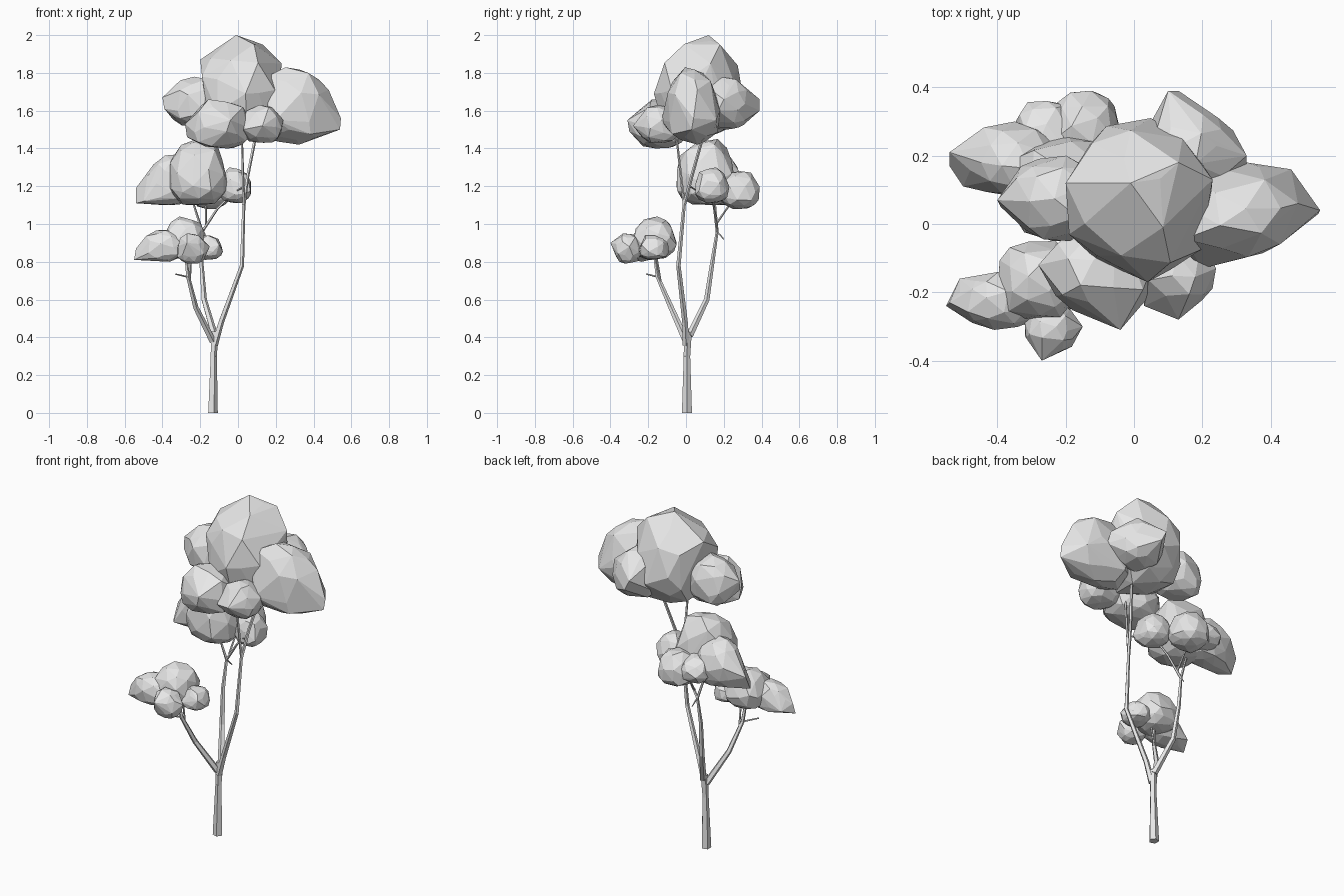
import bpy
import bmesh
import math
import random
from mathutils import Vector, Euler

cube = bpy.data.objects.get("Cube")
if cube:
    bpy.data.objects.remove(cube, do_unlink=True)

random.seed(11)

grey = bpy.data.materials.new("plain grey")
grey.use_nodes = True
colour = (0.8, 0.8, 0.8, 1)
grey.diffuse_color = colour
grey.node_tree.nodes["Principled BSDF"].inputs["Base Color"].default_value = colour


def finish(bm, name):
    """Turn a bmesh into a flat-shaded object."""
    bmesh.ops.recalc_face_normals(bm, faces=bm.faces)
    mesh = bpy.data.meshes.new(name)
    bm.to_mesh(mesh)
    bm.free()
    mesh.materials.append(grey)
    obj = bpy.data.objects.new(name, mesh)
    bpy.context.scene.collection.objects.link(obj)
    return obj


def limb(name, path, start, end, sides=5):
    """Tapered, faceted tube along a path of points."""
    bm = bmesh.new()
    points = [Vector(p) for p in path]
    last = len(points) - 1
    rings = []
    for i, p in enumerate(points):
        along = points[min(i + 1, last)] - points[max(i - 1, 0)]
        if i == 0 and p.z == 0:
            along = Vector((0, 0, 1))
        turn = Vector((0, 0, 1)).rotation_difference(along.normalized())
        radius = start + (end - start) * i / last
        ring = []
        for k in range(sides):
            a = math.tau * k / sides
            offset = Vector((math.cos(a), math.sin(a), 0)) * radius
            ring.append(bm.verts.new(p + turn @ offset))
        rings.append(ring)
    for low, high in zip(rings, rings[1:]):
        for k in range(sides):
            n = (k + 1) % sides
            bm.faces.new((low[k], low[n], high[n], high[k]))
    bm.faces.new(rings[0][::-1])
    bm.faces.new(rings[-1])
    return finish(bm, name)


def lobe(name, low, high, tips=(), base=0.55):
    """Irregular faceted clump filling a box; base flattens its underside."""
    ball = bmesh.new()
    bmesh.ops.create_icosphere(ball, subdivisions=2, radius=1)
    spin = Euler([random.uniform(0, math.tau) for _ in range(3)]).to_matrix()
    points = []
    for v in ball.verts:
        p = spin @ v.co
        p += Vector([random.uniform(-0.09, 0.09) for _ in range(3)])
        p = Vector([math.copysign(abs(c) ** 0.85, c) for c in p])
        if p.z < 0:
            p.z *= base
        points.append(p)
    ball.free()
    # Fit the clump to its box
    for axis in range(3):
        values = [p[axis] for p in points]
        least, span = min(values), max(values) - min(values)
        for p in points:
            t = (p[axis] - least) / span
            p[axis] = low[axis] + t * (high[axis] - low[axis])
    # Wrap everything in one closed faceted skin
    bm = bmesh.new()
    for p in points + list(tips):
        bm.verts.new(p)
    hull = bmesh.ops.convex_hull(bm, input=bm.verts)
    loose = {g for g in hull["geom_interior"] + hull["geom_unused"]
             if isinstance(g, bmesh.types.BMVert)}
    bmesh.ops.delete(bm, geom=list(loose), context="VERTS")
    bmesh.ops.dissolve_limit(bm, angle_limit=math.radians(5),
                             verts=bm.verts, edges=bm.edges)
    return finish(bm, name)


# Trunk and main branches
fork = (-0.125, 0.02, 0.41)
low_end = (-0.265, -0.15, 0.72)
mid_end = (-0.19, 0.165, 0.96)
bend = (0.02, -0.04, 0.78)
top_split = (0.03, -0.01, 1.1)
limb("trunk", [(-0.135, 0.005, 0), (-0.13, 0.005, 0.3)], 0.028, 0.018)
limb("trunk_fork", [(-0.13, 0.005, 0.3), (-0.125, 0.01, 0.43)], 0.018, 0.022)
limb("low_branch", [(-0.135, 0, 0.38), (-0.225, -0.08, 0.56), low_end, (-0.28, -0.17, 0.86)], 0.019, 0.007)
limb("middle_branch", [fork, (-0.18, 0.11, 0.6), (-0.195, 0.14, 0.8), mid_end], 0.019, 0.008)
limb("tall_branch", [(-0.125, 0, 0.36), (-0.09, -0.005, 0.48), bend, top_split], 0.019, 0.009)

# Upper forks and twigs
limb("low_twig", [low_end, (-0.33, -0.21, 0.735)], 0.005, 0.004)
limb("low_fork", [(-0.255, -0.13, 0.67), (-0.25, -0.16, 0.85)], 0.006, 0.005)
limb("middle_left_fork", [mid_end, (-0.25, 0.15, 1.15)], 0.008, 0.005)
limb("middle_right_fork", [mid_end, (-0.11, 0.15, 1.08), (0, 0.13, 1.19)], 0.008, 0.005)
limb("middle_twig", [mid_end, (-0.18, 0.2, 0.92)], 0.005, 0.003)
limb("middle_back_fork", [(-0.17, 0.16, 1), (-0.17, 0.25, 1.13)], 0.006, 0.005)
limb("tall_front_fork", [top_split, (0.02, -0.05, 1.46)], 0.008, 0.006)
limb("tall_back_fork", [top_split, (0.05, 0.03, 1.25), (0.1, 0.1, 1.5)], 0.01, 0.008)
limb("tall_twig", [(0.04, 0.02, 1.2), (-0.04, 0.08, 1.16)], 0.005, 0.003)

# Crown foliage
lobe("crown_centre", (-0.18, -0.14, 1.46), (0.22, 0.31, 1.97),
     [(-0.01, 0.12, 2), (-0.2, 0.12, 1.87), (-0.19, -0.03, 1.78), (0.04, -0.17, 1.69),
      (0.23, 0.13, 1.85), (0.13, 0.18, 1.95)], 0.7)
lobe("crown_left", (0.1, -0.1, 1.42), (0.46, 0.17, 1.83),
     [(0.545, 0.04, 1.56), (0.54, 0.03, 1.5), (0.46, 0.16, 1.55), (0.2, -0.13, 1.55),
      (0.48, 0.06, 1.71), (0.33, 0.18, 1.6)])
lobe("crown_front", (-0.24, -0.26, 1.4), (0.07, 0, 1.66),
     [(-0.04, -0.31, 1.55), (-0.06, -0.3, 1.49), (-0.28, -0.12, 1.53), (-0.27, -0.11, 1.46)])
lobe("crown_front_left", (0.02, -0.25, 1.43), (0.23, -0.03, 1.63),
     [(0.13, -0.28, 1.52), (0.24, -0.13, 1.55), (0.03, -0.24, 1.5)])
lobe("crown_right", (-0.36, -0.05, 1.52), (-0.1, 0.2, 1.78),
     [(-0.4, 0.07, 1.67), (-0.39, 0.05, 1.61)])
lobe("crown_back", (0.03, 0.09, 1.5), (0.29, 0.34, 1.78),
     [(0.1, 0.39, 1.66), (0.13, 0.39, 1.6), (0.33, 0.2, 1.66), (0.33, 0.17, 1.6)])

# Middle foliage
lobe("middle_centre", (-0.37, -0.05, 1.1), (-0.05, 0.26, 1.45),
     [(-0.11, 0.15, 1.42)], 0.4)
lobe("middle_right", (-0.48, 0.08, 1.1), (-0.22, 0.3, 1.37),
     [(-0.54, 0.21, 1.19), (-0.54, 0.17, 1.11), (-0.5, 0.11, 1.12)])
lobe("middle_back", (-0.25, 0.18, 1.08), (-0.04, 0.39, 1.28))
lobe("middle_back_right", (-0.35, 0.15, 1.12), (-0.17, 0.36, 1.27))
lobe("middle_left", (-0.1, 0.05, 1.11), (0.07, 0.23, 1.3))

# Low foliage
lobe("low_centre", (-0.4, -0.28, 0.81), (-0.17, -0.05, 1.04))
lobe("low_right", (-0.51, -0.31, 0.8), (-0.28, -0.14, 0.97),
     [(-0.54, -0.23, 0.87), (-0.55, -0.24, 0.81), (-0.51, -0.16, 0.84)])
lobe("low_front", (-0.32, -0.37, 0.79), (-0.17, -0.24, 0.95),
     [(-0.27, -0.4, 0.9), (-0.15, -0.3, 0.88)])
lobe("low_left", (-0.23, -0.25, 0.81), (-0.08, -0.09, 0.94))
